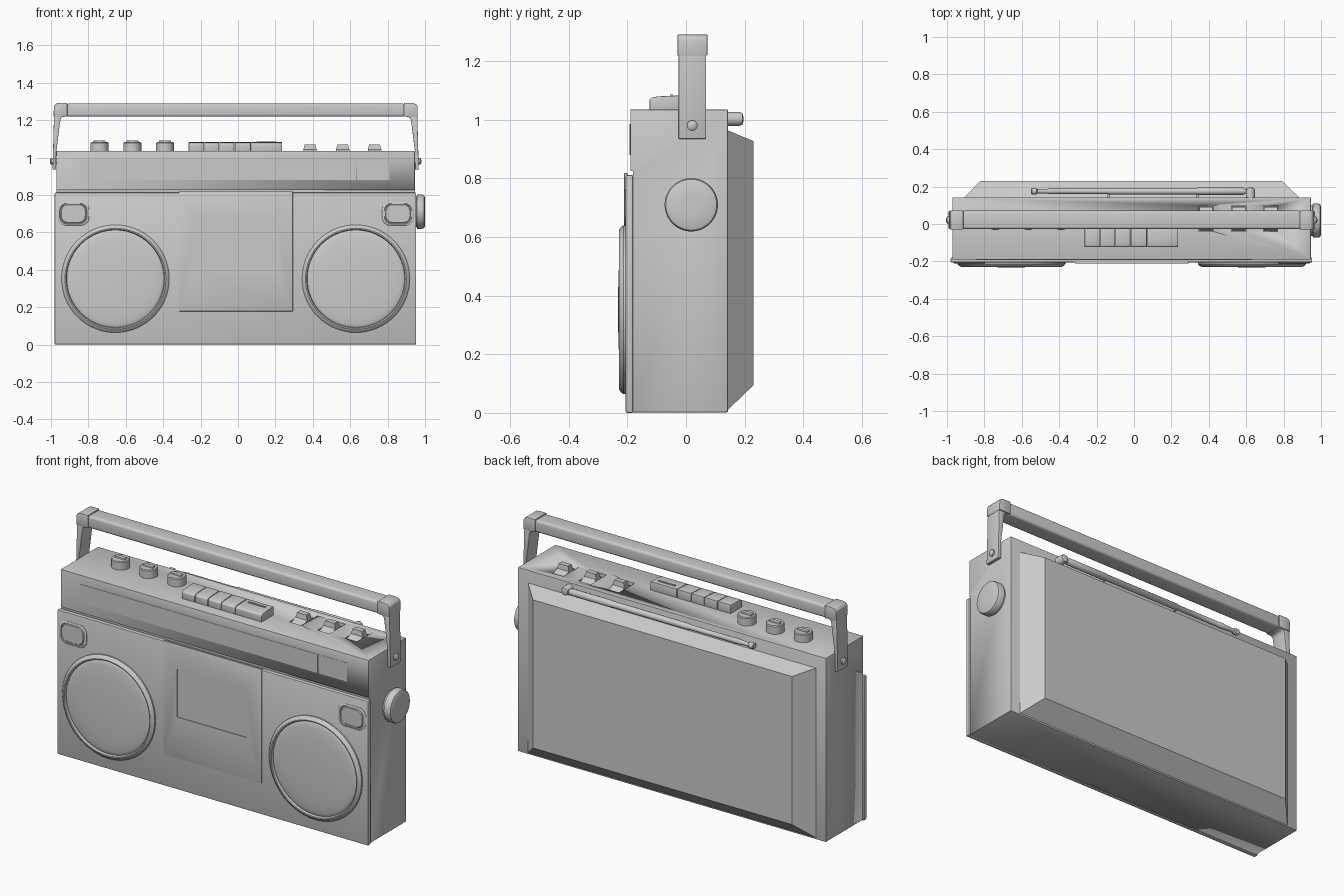
import bpy, bmesh, math
from mathutils import Matrix

if "Cube" in bpy.data.objects:
    bpy.data.objects.remove(bpy.data.objects["Cube"])

CX = -0.0125                      # mid-plane of the cabinet
UP = Matrix.Identity(4)
FRONT = Matrix.Rotation(math.pi / 2, 4, 'X')    # local z -> -y
RIGHT = Matrix.Rotation(math.pi / 2, 4, 'Y')    # local z -> +x


def finish(name, bm, bevel=0, segs=2):
    bmesh.ops.recalc_face_normals(bm, faces=bm.faces)
    me = bpy.data.meshes.new(name)
    bm.to_mesh(me)
    bm.free()
    ob = bpy.data.objects.new(name, me)
    bpy.context.collection.objects.link(ob)
    bpy.ops.object.select_all(action='DESELECT')
    ob.select_set(True)
    bpy.context.view_layer.objects.active = ob
    if bevel:
        m = ob.modifiers.new("bevel", 'BEVEL')
        m.width, m.segments, m.limit_method = bevel, segs, 'ANGLE'
        bpy.ops.object.modifier_apply(modifier=m.name)
    bpy.ops.object.shade_smooth_by_angle(angle=math.radians(35))
    return ob


def loft(name, rings, bevel=0, segs=2):
    """Solid through a list of equal-length 3D loops, capped at both ends."""
    bm = bmesh.new()
    loops = [[bm.verts.new(p) for p in r] for r in rings]
    n = len(rings[0])
    for a, b in zip(loops, loops[1:]):
        for i in range(n):
            j = (i + 1) % n
            bm.faces.new((a[i], a[j], b[j], b[i]))
    bm.faces.new(loops[0])
    bm.faces.new(loops[-1])
    return finish(name, bm, bevel, segs)


def box(name, x0, x1, y0, y1, z0, z1, bevel=0, segs=2):
    return loft(name, [[(x0, y0, z), (x1, y0, z), (x1, y1, z), (x0, y1, z)]
                       for z in (z0, z1)], bevel, segs)


def lathe(name, prof, center, rot=UP, n=48, closed=False):
    """Spin (radius, height) points about an axis through center."""
    bm = bmesh.new()
    mat = Matrix.Translation(center) @ rot
    rings = [[bm.verts.new(mat @ Matrix.Rotation(2 * math.pi * i / n, 4, 'Z')
              @ Matrix.Translation((r, 0, h)).translation) for i in range(n)] for r, h in prof]
    pairs = list(zip(rings, rings[1:]))
    if closed:
        pairs.append((rings[-1], rings[0]))
    else:
        bm.faces.new(rings[0])
        bm.faces.new(rings[-1])
    for a, b in pairs:
        for i in range(n):
            j = (i + 1) % n
            bm.faces.new((a[i], a[j], b[j], b[i]))
    return finish(name, bm)


def cut(ob, cutter):
    m = ob.modifiers.new("cut", 'BOOLEAN')
    m.operation, m.object, m.solver = 'DIFFERENCE', cutter, 'EXACT'
    bpy.context.view_layer.objects.active = ob
    bpy.ops.object.modifier_apply(modifier=m.name)
    bpy.data.objects.remove(cutter)


def tweeter_loop(cx, cz, w, h, c, y):
    """Rounded-end octagonal outline on the front panel."""
    pts = []
    for sx, sz in ((1, 1), (-1, 1), (-1, -1), (1, -1)):
        arc = [(w - c + c * math.cos(t), h - c + c * math.sin(t))
               for t in (math.radians(a) for a in (0, 22, 45, 68, 90))]
        pts += [(cx + sx * u, y, cz + sz * v) for u, v in (arc if sx * sz > 0 else arc[::-1])]
    return pts


# Cabinet
body = box("cabinet", -0.97, 0.945, -0.19, 0.143, 0.002, 1.035, 0.003)
switch_x = (0.385, 0.56, 0.73)
for x in switch_x:
    cut(body, box("switch_cutter", x - 0.038, x + 0.038, -0.04, 0.1, 1.005, 1.1))
cut(body, box("seam_cutter", -1.1, 1.1, -0.3, -0.181, -0.1, 0.825))

# Tapered back cover
loft("back_cover", [[(x0, y, z0), (x1, y, z0), (x1, y, z1), (x0, y, z1)]
                    for y, x0, x1, z0, z1 in ((0.14, -0.91, 0.885, 0.008, 0.965),
                                              (0.231, -0.82, 0.79, 0.095, 0.927))])

# Front panel, dial strip and cassette door
box("front_panel", -0.98, 0.953, -0.206, -0.18, 0, 0.812, 0.006)
box("dial_strip", -0.845, 0.63, -0.192, -0.185, 0.88, 0.985)
box("band_display", 0.635, 0.81, -0.191, -0.185, 0.88, 0.985)
door = box("cassette_door", -0.315, 0.293, -0.211, -0.2, 0.178, 0.818, 0.002)
cut(door, box("window_cutter", -0.23, 0.203, -0.3, -0.2075, 0.41, 0.68))

# Speakers and tweeters, left and right
for side, s in (("left", -1), ("right", 1)):
    c = (CX + s * 0.643, -0.206, 0.352)
    lathe(side + "_speaker_ring", [(0.288, -0.01), (0.288, 0.008), (0.282, 0.016), (0.27, 0.023),
          (0.264, 0.022), (0.26, 0.012), (0.26, -0.01)], c, FRONT, 64, True)
    dome = [(0.2615, -0.005)] + [(0.2615 * math.cos(t), 0.009 + 0.017 * math.sin(t))
                                 for t in [math.radians(a) for a in range(0, 90, 11)]]
    lathe(side + "_speaker_grille", dome + [(0.002, 0.026)], c, FRONT, 64)
    tx, tz = CX + s * 0.868, 0.70
    frame = [(0.085, 0.063, 0.042, -0.2), (0.085, 0.063, 0.042, -0.208), (0.081, 0.059, 0.04, -0.211),
             (0.073, 0.055, 0.038, -0.211), (0.071, 0.053, 0.037, -0.207),
             (0.067, 0.05, 0.036, -0.207), (0.064, 0.047, 0.034, -0.211)]
    loft(side + "_tweeter", [tweeter_loop(tx, tz, w, h, k, y) for w, h, k, y in frame])

# Tuning wheel on the right side
lathe("tuning_wheel", [(0.082, 0), (0.082, 0.012), (0.091, 0.014), (0.091, 0.044), (0.087, 0.052),
                       (0.078, 0.056), (0.03, 0.057)], (0.943, 0.018, 0.71), RIGHT, 48)

# Top rotary knobs with a pointer ridge
for i, x in enumerate((-0.74, -0.565, -0.39)):
    lathe(f"top_knob_{i}", [(0.048, -0.005), (0.048, 0.042), (0.044, 0.047), (0.01, 0.048)],
          (x, 0.015, 1.035), UP, 32)
    box(f"knob_pointer_{i}", x - 0.032, x + 0.032, 0.003, 0.027, 1.07, 1.091, 0.003)

# Tape keys: five with a wide last one
edges = (-0.265, -0.181, -0.1, -0.018, 0.07, 0.236)
for i, (a, b) in enumerate(zip(edges, edges[1:])):
    prof = [(-0.124, 1.03), (-0.124, 1.07), (-0.117, 1.076), (-0.095, 1.08), (-0.02, 1.083), (-0.02, 1.03)]
    loft(f"tape_key_{i}", [[(x, y, z) for y, z in prof] for x in (a + 0.0015, b - 0.0015)], 0.002)
box("record_key_mark", 0.10, 0.205, -0.055, -0.045, 1.07, 1.086)

# Rocker switches in their recesses
for i, x in enumerate(switch_x):
    prof = [(-0.035, 1.0), (-0.03, 1.022), (0.012, 1.042), (0.016, 1.069), (0.046, 1.069),
            (0.05, 1.042), (0.09, 1.022), (0.095, 1.0)]
    loft(f"rocker_switch_{i}", [[(x + s * (0.036 if z < 1.06 else 0.029), y, z) for y, z in prof]
                                for s in (-1, 1)])

# Carrying handle: bent arms, corner caps, pivots and grip
for side, s in (("left", -1), ("right", 1)):
    arm = [(0.96, 0.935), (0.979, 0.935), (0.97, 1.27), (0.962, 1.283), (0.945, 1.287), (0.905, 1.287),
           (0.905, 1.219), (0.925, 1.217), (0.934, 1.21), (0.938, 1.195), (0.952, 1.02)]
    arm[-1] = (0.959, 1.03)
    loft(side + "_handle_arm", [[(CX + s * u, y, z) for u, z in arm] for y in (-0.025, 0.068)], 0.002)
    cap = [(0.9, 1.219), (0.938, 1.219), (0.9735, 1.219), (0.972, 1.275), (0.962, 1.287),
           (0.945, 1.291), (0.9, 1.291)]
    loft(side + "_handle_cap", [[(CX + s * u, y, z) for u, z in cap] for y in (-0.029, 0.073)], 0.003)
    lathe(side + "_handle_pivot", [(0.018, 0), (0.018, 0.048), (0.012, 0.053), (0.004, 0.055)],
          (CX + s * 0.938, 0.021, 0.98),
          RIGHT if s > 0 else Matrix.Rotation(-math.pi / 2, 4, 'Y'), 20)
box("handle_grip", CX - 0.905, CX + 0.905, -0.027, 0.071, 1.218, 1.288, 0.014, 4)

# Telescopic antenna along the back, its swivel and clips
lathe("antenna", [(0.012, -0.55), (0.017, -0.546), (0.017, -0.522), (0.011, -0.517), (0.011, -0.49),
                  (0.016, -0.43), (0.014, -0.425), (0.014, -0.14), (0.017, -0.135), (0.017, 0.335),
                  (0.019, 0.34), (0.019, 0.585), (0.012, 0.6)], (0, 0.175, 1.003), RIGHT, 20)
lathe("antenna_swivel", [(0.024, -0.04), (0.024, 0.03), (0.02, 0.042), (0.008, 0.046)],
      (0.622, 0.15, 1.003), Matrix.Rotation(-math.pi / 2, 4, 'X'), 24)
box("antenna_hinge", 0.575, 0.625, 0.165, 0.185, 0.99, 1.016, 0.003)
for i, x in enumerate((-0.135, 0.34)):
    box(f"antenna_clip_{i}", x - 0.006, x + 0.006, 0.14, 0.18, 0.983, 1.0)
